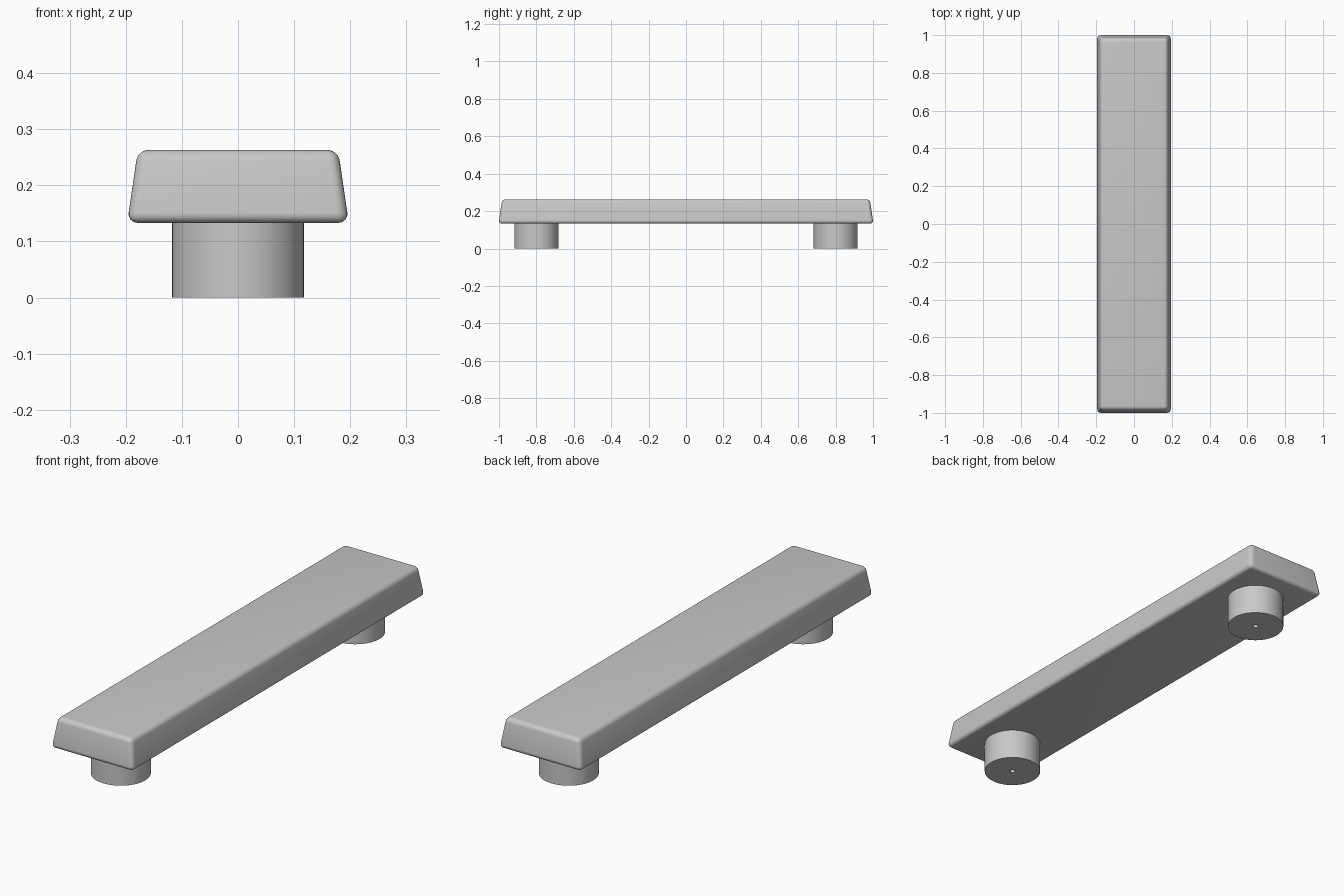
import bpy
import bmesh
import math

if "Cube" in bpy.data.objects:
    bpy.data.objects.remove(bpy.data.objects["Cube"], do_unlink=True)

# Material
GREY = (0.58, 0.58, 0.58, 1.0)
metal = bpy.data.materials.new("satin_grey")
metal.use_nodes = True
metal.diffuse_color = GREY
metal.node_tree.nodes["Principled BSDF"].inputs["Base Color"].default_value = GREY

BAR_BOTTOM, BAR_TOP = 0.133, 0.263
POST_Y, POST_RADIUS = 0.8, 0.1175
HOLE_RADIUS, HOLE_DEPTH = 0.011, 0.1


def add_object(name, bm):
    bmesh.ops.recalc_face_normals(bm, faces=bm.faces)
    mesh = bpy.data.meshes.new(name)
    bm.to_mesh(mesh)
    bm.free()
    mesh.materials.append(metal)
    obj = bpy.data.objects.new(name, mesh)
    bpy.context.collection.objects.link(obj)
    return obj


def smooth(obj):
    bpy.ops.object.select_all(action="DESELECT")
    obj.select_set(True)
    bpy.context.view_layer.objects.active = obj
    bpy.ops.object.shade_smooth_by_angle(angle=math.radians(35))


# Grip bar: a tapered block with every edge rounded
bm = bmesh.new()
bmesh.ops.create_cube(bm, size=2)
for v in bm.verts:
    top = v.co.z > 0
    v.co.x *= 0.1785 if top else 0.1975
    v.co.y *= 0.983 if top else 1.0023
    v.co.z = BAR_TOP if top else BAR_BOTTOM
bmesh.ops.bevel(bm, geom=bm.edges[:], offset=0.019, offset_type="OFFSET",
                segments=6, profile=0.5, affect="EDGES")
smooth(add_object("grip_bar", bm))


# Mounting posts: turned profile with a blind screw hole underneath
def add_post(name, y):
    top = BAR_BOTTOM + 0.005
    profile = [(0, HOLE_DEPTH), (HOLE_RADIUS, HOLE_DEPTH), (HOLE_RADIUS, 0),
               (POST_RADIUS, 0), (POST_RADIUS, top), (0, top)]
    bm = bmesh.new()
    verts = [bm.verts.new((r, 0, z)) for r, z in profile]
    edges = [bm.edges.new(pair) for pair in zip(verts, verts[1:])]
    bmesh.ops.spin(bm, geom=verts + edges, cent=(0, 0, 0), axis=(0, 0, 1),
                   angle=math.tau, steps=64, use_merge=True)
    bmesh.ops.remove_doubles(bm, verts=bm.verts, dist=1e-5)
    obj = add_object(name, bm)
    obj.location.y = y
    smooth(obj)


add_post("front_post", -POST_Y)
add_post("back_post", POST_Y)
